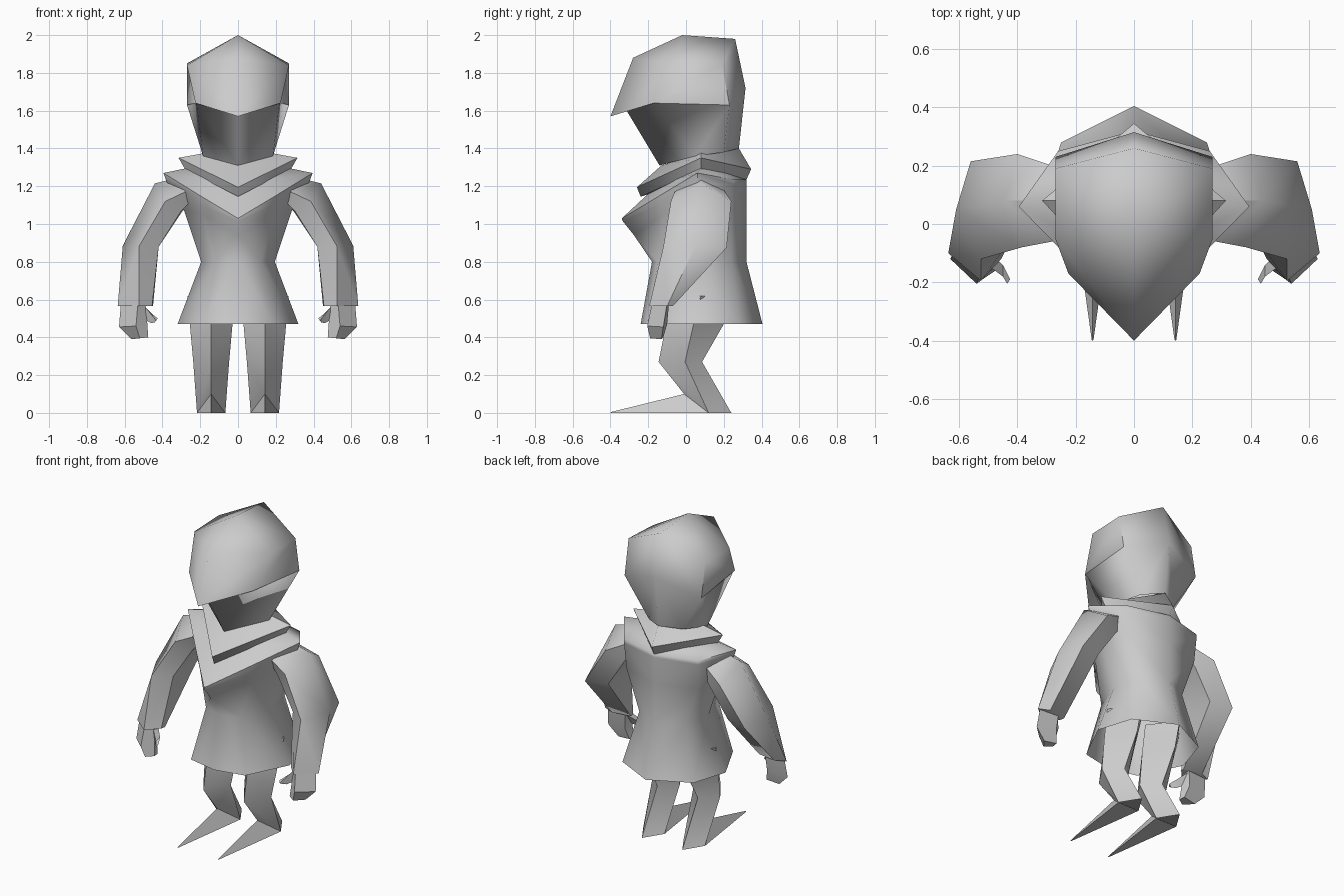
import bpy, bmesh
from math import radians


def loft(name, rings, closed=False, caps=False, angle=60):
    """Skin a list of rings on the +x side, then mirror to -x."""
    bm = bmesh.new()
    rows = [[bm.verts.new(p) for p in ring] for ring in rings]
    n = len(rows[0])
    for a, b in zip(rows, rows[1:]):
        for i in range(n if closed else n - 1):
            j = (i + 1) % n
            bm.faces.new((a[i], a[j], b[j], b[i]))
    if caps:
        bm.faces.new(rows[0])
        bm.faces.new(rows[-1])
    bmesh.ops.remove_doubles(bm, verts=bm.verts, dist=0.0005)
    bmesh.ops.recalc_face_normals(bm, faces=bm.faces)
    mesh = bpy.data.meshes.new(name)
    bm.to_mesh(mesh)
    bm.free()
    ob = bpy.data.objects.new(name, mesh)
    bpy.context.collection.objects.link(ob)
    mod = ob.modifiers.new("Mirror", 'MIRROR')
    mod.use_clip = True
    bpy.ops.object.select_all(action='DESELECT')
    bpy.context.view_layer.objects.active = ob
    ob.select_set(True)
    bpy.ops.object.shade_smooth_by_angle(angle=radians(angle))
    return ob


# Hood with pointed visor: chin, face under the visor, visor edge, brow, crown
side_mid = (.27, .23, 1.63)
back_mid = (0, .315, 1.72)
crown = (0, -.02, 2.0)
loft("hood", [
    [(0, -.14, 1.31), (.185, .05, 1.36), (.12, .20, 1.38), (0, .28, 1.40)],
    [(0, -.32, 1.61), (.22, -.165, 1.64), side_mid, back_mid],
    [(0, -.40, 1.57), (.225, -.17, 1.64), side_mid, back_mid],
    [(0, -.28, 1.88), (.27, -.05, 1.84), (.27, .19, 1.85), (0, .26, 1.98)],
    [crown, crown, crown, (0, .26, 1.98)],
], angle=75)

# Folded scarf around the neck
loft("scarf", [
    [(0, -.13, 1.31), (.18, .08, 1.375), (0, .28, 1.40)],
    [(0, -.26, 1.195), (.315, .08, 1.35), (0, .345, 1.29)],
    [(0, -.24, 1.145), (.28, .08, 1.29), (0, .32, 1.235)],
    [(0, -.16, 1.17), (.20, .08, 1.28), (0, .26, 1.25)],
], angle=25)

# Coat: shoulder cape, chest, waist and flared open hem
loft("coat", [
    [(0, -.20, 1.16), (.13, -.07, 1.23), (.25, .08, 1.30), (.13, .21, 1.27), (0, .30, 1.26)],
    [(0, -.34, 1.03), (.20, -.14, 1.15), (.395, .06, 1.27), (.26, .25, 1.235), (0, .32, 1.235)],
    [(0, -.335, 1.015), (.195, -.135, 1.105), (.375, .06, 1.215), (.26, .25, 1.21), (0, .32, 1.215)],
    [(0, -.275, .94), (.19, -.12, 1.05), (.285, .05, 1.07), (.25, .24, 1.05), (0, .32, 1.05)],
    [(0, -.18, .80), (.12, -.15, .80), (.195, .05, .80), (.16, .24, .80), (0, .32, .80)],
    [(0, -.24, .47), (.19, -.20, .47), (.32, .06, .47), (.25, .28, .47), (0, .405, .47)],
])

# Sleeves: shoulder, elbow, cuff
loft("sleeve", [
    [(.30, .08, 1.25), (.28, .20, 1.18), (.25, .18, 1.12), (.25, -.02, 1.12), (.28, -.06, 1.17)],
    [(.44, .08, 1.215), (.40, .24, 1.12), (.30, .19, 1.06), (.30, -.03, 1.07), (.385, -.08, 1.12)],
    [(.61, .05, .885), (.56, .215, .875), (.42, .18, .88), (.42, -.05, .88), (.525, -.12, .88)],
    [(.637, -.10, .565), (.57, -.07, .565), (.45, -.09, .565), (.455, -.12, .565), (.525, -.195, .565)],
], closed=True, caps=True, angle=50)

# Mitten hands and thumbs
loft("hand", [
    [(.62, -.10, .58), (.49, -.09, .58), (.49, -.14, .58), (.53, -.18, .58)],
    [(.63, -.12, .455), (.50, -.10, .47), (.48, -.15, .47), (.54, -.205, .46)],
    [(.565, -.13, .39), (.48, -.12, .40), (.475, -.16, .40), (.52, -.19, .395)],
], closed=True, caps=True, angle=35)
loft("thumb", [
    [(.49, -.10, .56), (.49, -.15, .56), (.49, -.14, .49)],
    [(.45, -.14, .52), (.45, -.18, .51), (.46, -.17, .475)],
    [(.425, -.19, .50), (.435, -.205, .49), (.44, -.19, .48)],
], closed=True, caps=True, angle=35)


def leg_ring(half, front, mid, back):
    """Diamond cross-section; front, mid, back are (y, z)."""
    x = .142
    return [(x, *front), (x + half, *mid), (x, *back), (x - half, *mid)]


# Bent diamond-section legs
loft("leg", [
    leg_ring(.125, (-.09, .60), (.08, .62), (.24, .62)),
    leg_ring(.113, (-.105, .47), (.04, .47), (.20, .47)),
    leg_ring(.095, (-.145, .27), (-.005, .27), (.085, .27)),
    leg_ring(.075, (-.01, .10), (.12, 0), (.24, 0)),
], closed=True, caps=True, angle=50)

# Long pointed shoes
loft("shoe", [
    [(.142, -.01, .10), (.217, .12, 0), (.067, .12, 0)],
    [(.142, -.40, .004), (.145, -.398, 0), (.139, -.398, 0)],
], closed=True, caps=True, angle=20)
